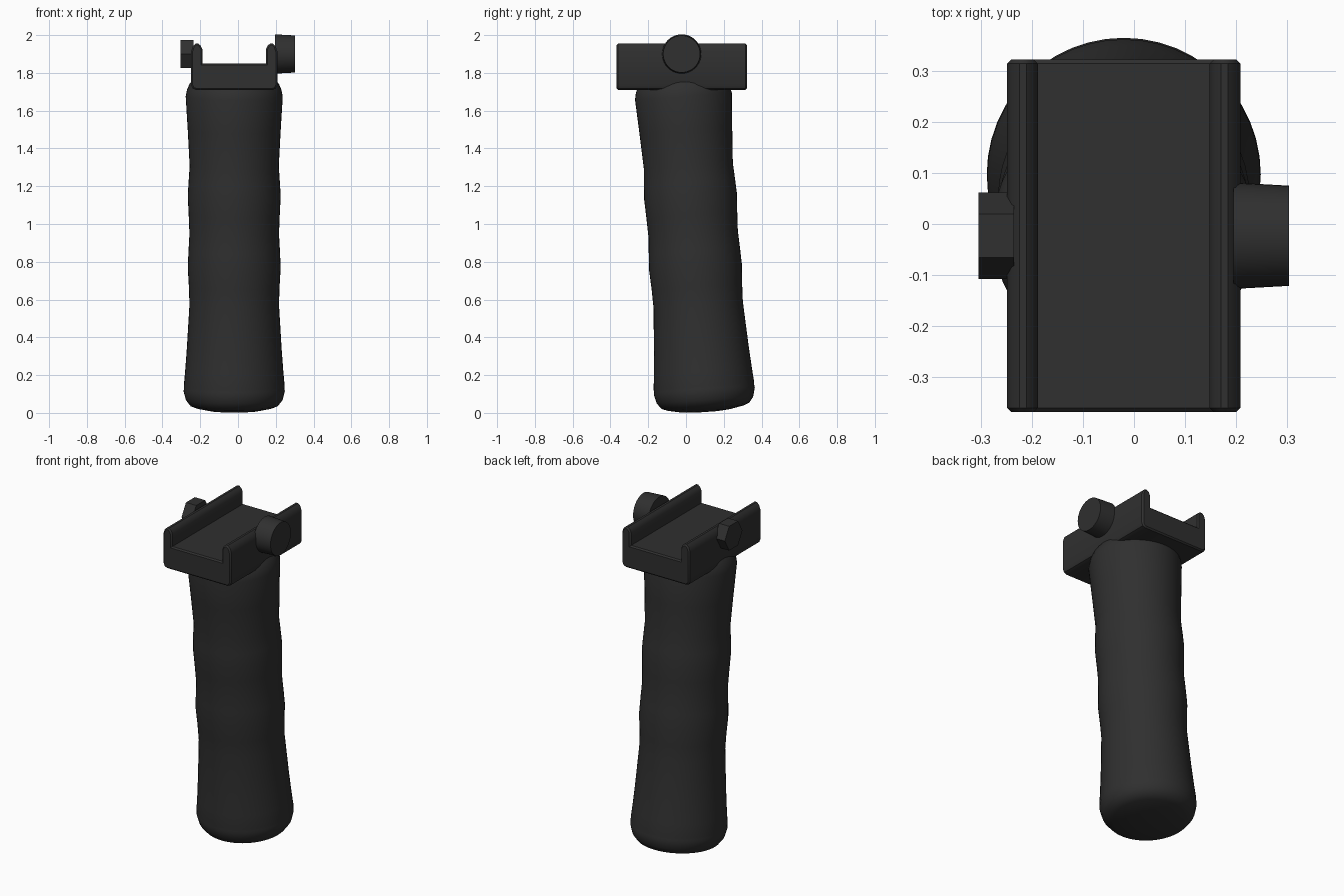
import bpy, bmesh, math
from mathutils import Matrix, Vector

if "Cube" in bpy.data.objects:
    bpy.data.objects.remove(bpy.data.objects["Cube"])

mat = bpy.data.materials.new("matte black")
mat.diffuse_color = (0.029, 0.029, 0.029, 1)
mat.use_nodes = True
mat.node_tree.nodes["Principled BSDF"].inputs["Base Color"].default_value = mat.diffuse_color
CX = -0.02  # shared centre of grip and rail


def finish(name, bm, smooth=True):
    bmesh.ops.recalc_face_normals(bm, faces=bm.faces[:])
    me = bpy.data.meshes.new(name)
    bm.to_mesh(me)
    bm.free()
    me.materials.append(mat)
    ob = bpy.data.objects.new(name, me)
    bpy.context.collection.objects.link(ob)
    if smooth:
        bpy.ops.object.select_all(action='DESELECT')
        ob.select_set(True)
        bpy.context.view_layer.objects.active = ob
        bpy.ops.object.shade_smooth_by_angle(angle=math.radians(35))
    return ob


def lathe(name, profile, matrix, sides):
    """Revolve (radius, height) pairs about local z; open ends are capped."""
    bm = bmesh.new()
    rings = [[bm.verts.new((r * math.cos(2 * math.pi * i / sides),
                            r * math.sin(2 * math.pi * i / sides), h))
              for i in range(sides)] for r, h in profile]
    for a, b in zip(rings, rings[1:]):
        for i in range(sides):
            j = (i + 1) % sides
            bm.faces.new((a[i], a[j], b[j], b[i]))
    bm.faces.new(rings[0][::-1])
    bm.faces.new(rings[-1])
    bm.transform(matrix)
    return finish(name, bm)


# Leaning handle with shallow finger waves and a domed end
grip_profile = [(0.06, 0.005), (0.13, 0.011), (0.20, 0.025), (0.232, 0.037),
                (0.256, 0.068), (0.268, 0.115), (0.266, 0.128), (0.267, 0.142),
                (0.260, 0.22), (0.251, 0.34), (0.237, 0.575), (0.240, 0.67),
                (0.246, 0.77), (0.242, 0.86), (0.237, 0.95), (0.241, 1.05),
                (0.246, 1.15), (0.242, 1.22), (0.236, 1.31), (0.246, 1.50),
                (0.257, 1.68), (0.250, 1.715), (0.237, 1.745), (0.215, 1.775)]
lean = Matrix.Translation((CX, 0.105, 0)) @ Matrix.Rotation(math.radians(4.05), 4, 'X')
lathe("grip_handle", grip_profile, lean, 48)

# U-shaped rail clamp: half profile mirrored, extruded along y
half = [(0.168, 1.85), (0.168, 1.925), (0.178, 1.945), (0.190, 1.955),
        (0.204, 1.955), (0.219, 1.942), (0.228, 1.915),
        (0.228, 1.735), (0.220, 1.717), (0.203, 1.71)]
outline = half + [(-x, z) for x, z in reversed(half)]
bm = bmesh.new()
face = bm.faces.new([bm.verts.new((CX + x, -0.368, z)) for x, z in outline])
ext = bmesh.ops.extrude_face_region(bm, geom=[face])
bmesh.ops.translate(bm, vec=Vector((0, 0.69, 0)),
                    verts=[v for v in ext["geom"] if isinstance(v, bmesh.types.BMVert)])
# soften the two end outlines
ends = [e for e in bm.edges if abs(e.verts[0].co.y - e.verts[1].co.y) < 1e-5]
bmesh.ops.bevel(bm, geom=ends, offset=0.008, segments=1, affect='EDGES')
finish("rail_clamp", bm)

# Thumb knob on the right, hex nut on the left, joined by a cross bolt
along_x = Matrix.Translation((0, -0.023, 1.9)) @ Matrix.Rotation(math.radians(90), 4, 'Y')
lathe("thumb_knob", [(0.104, 0.195), (0.098, 0.303)], along_x, 40)
hex_turn = along_x @ Matrix.Rotation(math.radians(30), 4, 'Z')
lathe("hex_nut", [(0.085, -0.304), (0.085, -0.235)], hex_turn, 6)
